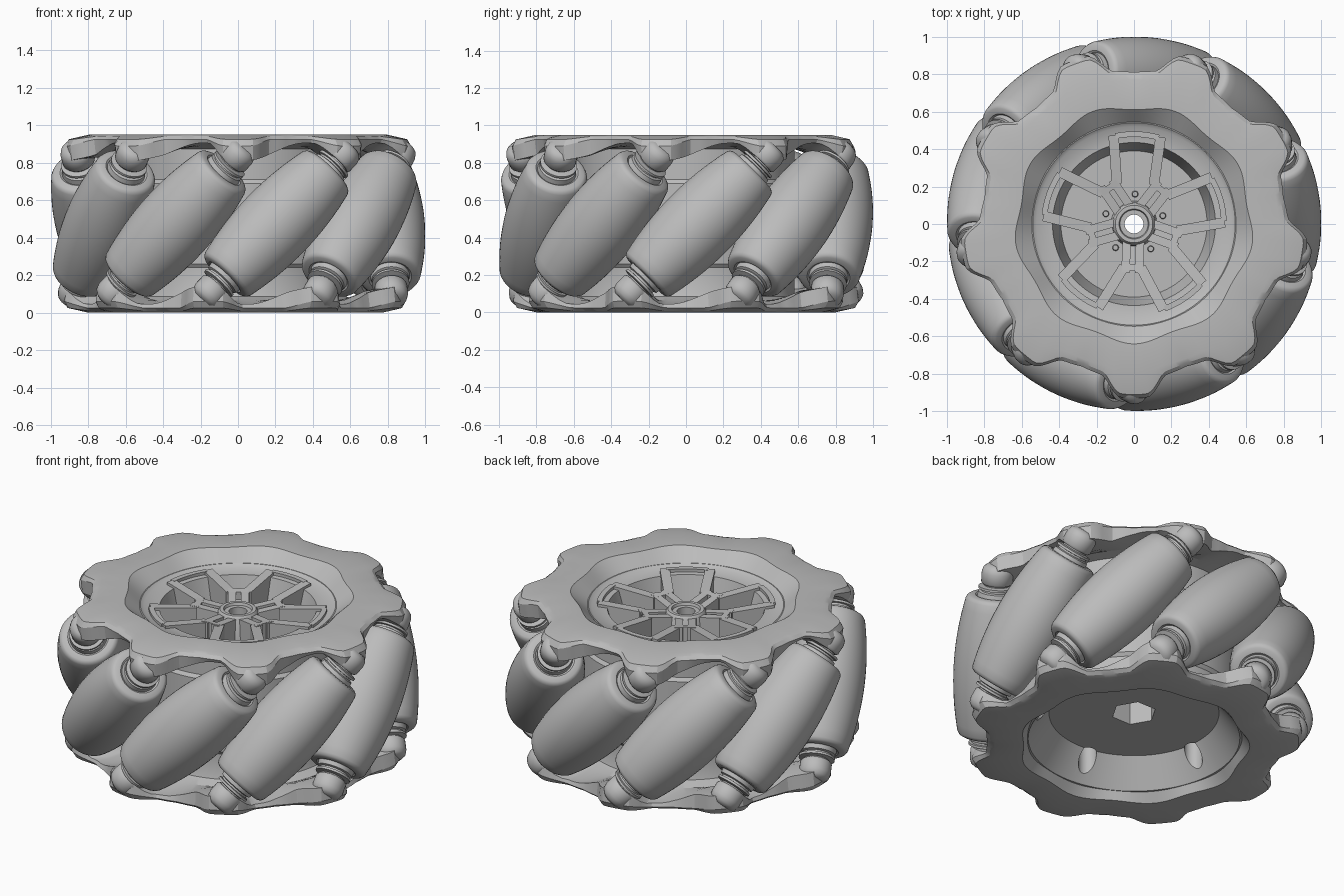
import bpy
import bmesh
from math import sin, cos, pi, radians
from mathutils import Matrix, Vector

if "Cube" in bpy.data.objects:
    bpy.data.objects.remove(bpy.data.objects["Cube"])

COUNT = 9                    # rollers around the wheel
STEP = 360 / COUNT
MID = 0.475                  # half the wheel height
AXIS_R = 0.79                # distance of the roller axes from the centre
FIRST = -75                  # angle of the first roller

grey = bpy.data.materials.new("light_grey")
grey.use_nodes = True
grey.diffuse_color = (0.5, 0.5, 0.5, 1)
grey.node_tree.nodes["Principled BSDF"].inputs["Base Color"].default_value = (0.5, 0.5, 0.5, 1)


def activate(ob):
    bpy.ops.object.select_all(action='DESELECT')
    ob.select_set(True)
    bpy.context.view_layer.objects.active = ob


def finish(name, bm, angle=35):
    """Turn a bmesh into a shaded object."""
    bmesh.ops.remove_doubles(bm, verts=bm.verts, dist=1e-5)
    bmesh.ops.recalc_face_normals(bm, faces=bm.faces)
    mesh = bpy.data.meshes.new(name)
    bm.to_mesh(mesh)
    bm.free()
    mesh.materials.append(grey)
    ob = bpy.data.objects.new(name, mesh)
    bpy.context.collection.objects.link(ob)
    activate(ob)
    bpy.ops.object.shade_smooth_by_angle(angle=radians(angle))
    return ob


def sweep(bm, rows):
    """Skin closed sections placed one after another around the z axis."""
    rings = [[bm.verts.new(p) for p in row] for row in rows]
    k = len(rings[0])
    for i, a in enumerate(rings):
        b = rings[(i + 1) % len(rings)]
        for j in range(k):
            bm.faces.new((a[j], b[j], b[(j + 1) % k], a[(j + 1) % k]))


def lathe(name, profile, n=64, angle=35):
    """Revolve a closed (radius, height) section."""
    bm = bmesh.new()
    turns = [2 * pi * i / n for i in range(n)]
    sweep(bm, [[(r * cos(t), r * sin(t), z) for r, z in profile] for t in turns])
    bmesh.ops.dissolve_degenerate(bm, dist=1e-5, edges=bm.edges)
    return finish(name, bm, angle)


def prism(bm, pts, z0, heights):
    """Extrude a flat outline from z0 to one height per corner."""
    low = [bm.verts.new((x, y, z0)) for x, y in pts]
    top = [bm.verts.new((x, y, h)) for (x, y), h in zip(pts, heights)]
    bm.faces.new(low)
    bm.faces.new(top)
    for i in range(len(pts)):
        j = (i + 1) % len(pts)
        bm.faces.new((low[i], low[j], top[j], top[i]))


def beam(bm, a, b, width, z0, za, zb):
    """Bar between two plan points with a sloping top."""
    a, b = Vector(a), Vector(b)
    side = (b - a).orthogonal().normalized() * width / 2
    prism(bm, [a + side, b + side, b - side, a - side], z0, [za, zb, zb, za])


def cut(target, sides, radius, z0, z1, places):
    """Subtract vertical prisms from the target."""
    bm = bmesh.new()
    for x, y in places:
        ring = [2 * pi * i / sides for i in range(sides)]
        prism(bm, [(x + radius * cos(t), y + radius * sin(t)) for t in ring], z0, [z1] * sides)
    tool = finish("cutter", bm)
    mod = target.modifiers.new("cut", 'BOOLEAN')
    mod.operation = 'DIFFERENCE'
    mod.solver = 'EXACT'
    mod.object = tool
    activate(target)
    bpy.ops.object.modifier_apply(modifier=mod.name)
    bpy.data.objects.remove(tool)
    bpy.ops.object.shade_smooth_by_angle(angle=radians(35))


def polar(r, deg):
    return (r * cos(radians(deg)), r * sin(radians(deg)))


def ease(x):
    x = max(0, min(1, x))
    return x * x * (3 - 2 * x)


# Matrix that turns the upper end of the wheel into the lower end
half_turn = (Matrix.Translation((0, 0, MID))
             @ Matrix.Rotation(pi, 4, Vector((*polar(1, FIRST), 0)))
             @ Matrix.Translation((0, 0, -MID)))


def star_plate(name, inner):
    """Thin flange with a tooth over every lug, thicker behind each tooth."""
    rows = []
    per = 24
    for i in range(COUNT * per):
        phase = (i % per) / per * STEP
        off = min(phase, STEP - phase)
        w = ease((12.5 - off) / 8.5)
        thick = max(ease((26 - phase) / 24), ease((11 - (STEP - phase)) / 8))
        valley = max(0, (off - 8) / 12)
        r_out = 0.83 + 0.1 * w - 0.02 * valley
        crest = 0.625 + 0.015 * cos(radians(off * COUNT))
        section = [(inner, 0.88), (crest, 0.95), (0.77 + 0.03 * w, 0.95),
                   (r_out - 0.02, 0.942 - 0.017 * w), (r_out, 0.925 - 0.035 * w),
                   (r_out - 0.01, 0.905 - 0.095 * thick), (0.75, 0.905 - 0.075 * thick),
                   (0.64, 0.885), (inner, 0.865)]
        t = radians(FIRST + 25 + (i / per) * STEP)
        rows.append([(r * cos(t), r * sin(t), z) for r, z in section])
    bm = bmesh.new()
    sweep(bm, rows)
    return finish(name, bm, 22)


star_plate("upper_plate", 0.54)
star_plate("lower_plate", 0.58).matrix_world = half_turn

# Central drum with the upper recess, the lower dish and the bore
drum = lathe("drum", [(0.6, 0.05), (0.58, 0.08), (0.58, 0.24), (0.595, 0.26), (0.595, 0.69),
                      (0.58, 0.71), (0.58, 0.88), (0.54, 0.885), (0.52, 0.87), (0.435, 0.865),
                      (0.39, 0.7), (0.05, 0.7), (0.05, 0.21), (0.47, 0.21), (0.585, 0.05)], 96)
cut(drum, 6, 0.125, 0.1, 0.4, [(0, 0)])
cut(drum, 24, 0.05, 0.02, 0.3, [polar(0.5, -99 + 72 * i) for i in range(5)])

# Hub and five forked spokes
lathe("hub", [(0.05, 0.67), (0.125, 0.67), (0.115, 0.84), (0.1, 0.86), (0.08, 0.86),
              (0.075, 0.845), (0.05, 0.845)], 48)
bm = bmesh.new()
for i in range(5):
    start = len(bm.verts)
    beam(bm, (0.08, 0), (0.25, 0), 0.11, 0.69, 0.8, 0.82)
    beam(bm, (0.215, 0), (0.25, 0), 0.1, 0.69, 0.86, 0.865)
    for s in (-1, 1):
        beam(bm, (0.09, 0.036 * s), (0.26, 0.036 * s), 0.045, 0.69, 0.845, 0.865)
        beam(bm, (0.23, 0.045 * s), polar(0.485, 21 * s), 0.055, 0.74, 0.86, 0.885)
    # closed end of the window between two spokes
    arc = [22 + 28 * k / 6 for k in range(7)]
    outline = [polar(0.495, a) for a in arc] + [polar(0.465, a) for a in reversed(arc)]
    prism(bm, outline, 0.8, [0.885] * len(outline))
    bm.verts.ensure_lookup_table()
    bmesh.ops.rotate(bm, verts=bm.verts[start:],
                     matrix=Matrix.Rotation(radians(-92 + 72 * i), 3, 'Z'))
finish("spokes", bm)

# Hub bolts
bm = bmesh.new()
for i in range(5):
    x, y = polar(0.16, -56 + 72 * i)
    bmesh.ops.create_cone(bm, cap_ends=True, segments=16, radius1=0.018, radius2=0.014,
                          depth=0.04, matrix=Matrix.Translation((x, y, 0.715)))
finish("hub_bolts", bm)

# Barrel roller with crisp shoulders and end washers
flank = [(0.21 - 0.3 * s * s, s) for s in [0.38 * k / 8 for k in range(9)]]
end = [(0.158, 0.394), (0.145, 0.402), (0.115, 0.404), (0.105, 0.397),
       (0.1, 0.425), (0.085, 0.43), (0.085, 0.44), (0.1, 0.442), (0.1, 0.455),
       (0.07, 0.46), (0.07, 0.5), (0, 0.5)]
upper = flank + end
profile = [(r, -s) for r, s in reversed(upper)] + upper[1:]
roller = lathe("roller", profile, 48)

# Rounded lug that holds the end of a roller
lug = lathe("upper_lug", [(0, 0.468), (0.078, 0.468), (0.088, 0.48), (0.088, 0.535),
                          (0.08, 0.562), (0.058, 0.58), (0, 0.585)], 32, 50)


def copy_of(ob, name):
    dup = ob.copy()
    dup.name = name
    bpy.context.collection.objects.link(dup)
    return dup


# Place the rollers and both rings of lugs
for i in range(COUNT):
    c = radians(FIRST + i * STEP)
    out = Vector((cos(c), sin(c), 0))
    tangent = Vector((-sin(c), cos(c), 0))
    axis = (tangent + Vector((0, 0, 1))).normalized()
    place = Matrix((out, axis.cross(out), axis)).transposed().to_4x4()
    place.translation = out * AXIS_R + Vector((0, 0, MID))
    body = roller if i == 0 else copy_of(roller, "roller")
    top = lug if i == 0 else copy_of(lug, "upper_lug")
    body.matrix_world = place
    top.matrix_world = place
    copy_of(lug, "lower_lug").matrix_world = half_turn @ place
